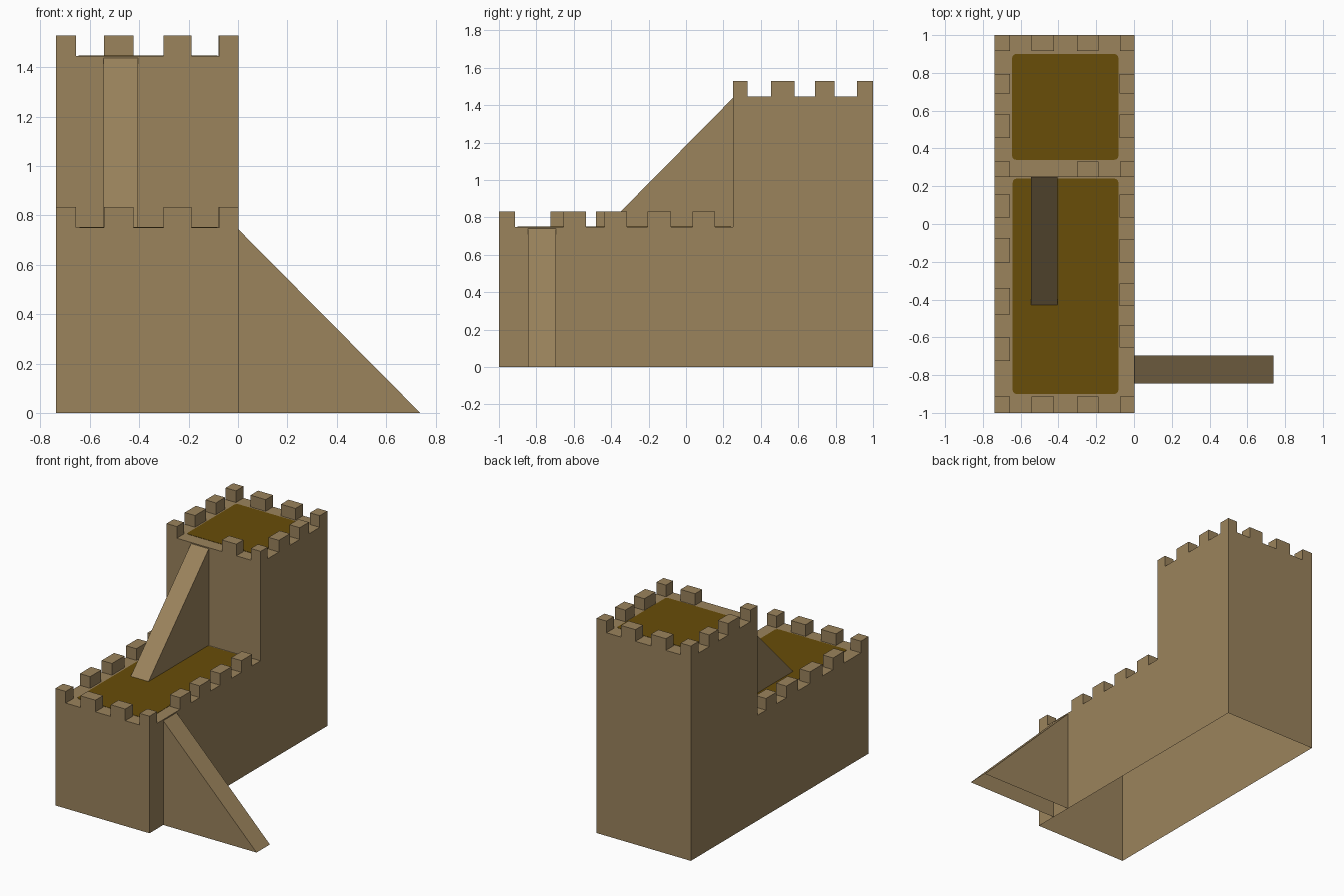
import bpy, bmesh, math

if "Cube" in bpy.data.objects:
    bpy.data.objects.remove(bpy.data.objects["Cube"])


def material(name, rgb):
    # sRGB bytes to linear diffuse colour
    lin = [((c / 255 + 0.055) / 1.055) ** 2.4 for c in rgb]
    m = bpy.data.materials.new(name)
    m.diffuse_color = (*lin, 1)
    m.use_nodes = True
    m.node_tree.nodes["Principled BSDF"].inputs["Base Color"].default_value = m.diffuse_color
    return m


stone = material("tan stone", (155, 131, 92))
earth = material("dark brown floor", (104, 77, 8))


def prism(name, profile, axis, lo, hi, mat):
    """Extrude a 2D profile along x, y or z from lo to hi, leaving the underside open."""
    place = {"x": lambda a, b, t: (t, a, b),
             "y": lambda a, b, t: (a, t, b),
             "z": lambda a, b, t: (a, b, t)}[axis]
    bm = bmesh.new()
    ends = [[bm.verts.new(place(a, b, t)) for a, b in profile] for t in (lo, hi)]
    bm.faces.new(ends[0])
    bm.faces.new(ends[1][::-1])
    n = len(profile)
    for i in range(n):
        j = (i + 1) % n
        bm.faces.new((ends[0][i], ends[1][i], ends[1][j], ends[0][j]))
    bmesh.ops.recalc_face_normals(bm, faces=bm.faces)
    bm.normal_update()
    under = [f for f in bm.faces if f.normal.z < -0.9]
    bmesh.ops.delete(bm, geom=under, context="FACES")
    mesh = bpy.data.meshes.new(name)
    bm.to_mesh(mesh)
    bm.free()
    mesh.materials.append(mat)
    ob = bpy.data.objects.new(name, mesh)
    bpy.context.collection.objects.link(ob)
    return ob


def rounded(x0, x1, y0, y1, r=0.02, steps=3):
    """Rectangle outline with rounded corners."""
    pts = []
    corners = [(x1 - r, y1 - r), (x0 + r, y1 - r), (x0 + r, y0 + r), (x1 - r, y0 + r)]
    for k, (cx, cy) in enumerate(corners):
        for s in range(steps + 1):
            a = math.pi / 2 * (k + s / steps)
            pts.append((cx + r * math.cos(a), cy + r * math.sin(a)))
    return pts


LEFT, RIGHT = -0.738, 0.003
LOW, HIGH, RISE, THICK = 0.75, 1.446, 0.083, 0.081

# Stepped castle body, hollow and open underneath
prism("castle_body", [(-1, 0), (1, 0), (1, HIGH), (0.25, HIGH), (0.25, LOW), (-1, LOW)],
      "x", LEFT, RIGHT, stone)

# Brown floors on both decks
prism("lower_floor", rounded(-0.642, -0.083, -0.90, 0.24), "z", LOW, LOW + 0.002, earth)
prism("tower_floor", rounded(-0.645, -0.083, 0.34, 0.90), "z", HIGH, HIGH + 0.002, earth)

# Ramps: ground to lower deck, lower deck to tower
prism("ground_ramp", [(RIGHT, 0), (0.738, 0), (RIGHT, 0.742)], "y", -0.845, -0.695, stone)
prism("tower_ramp", [(-0.43, LOW), (0.25, LOW), (0.25, 1.438)], "x", -0.545, -0.405, stone)


def merlon(name, x0, x1, y0, y1, z):
    prism(name, [(x0, y0), (x1, y0), (x1, y1), (x0, y1)], "z", z, z + RISE, stone)


# Merlons along x: corner, middle, middle, corner
ROW = [(LEFT, -0.657), (-0.542, -0.423), (-0.302, -0.188), (-0.074, RIGHT)]
for i, (x0, x1) in enumerate(ROW):
    merlon("lower_front_merlon", x0, x1, -1, -0.913, LOW)
    merlon("tower_back_merlon", x0, x1, 0.915, 1, HIGH)
    if i != 1:  # opening at the ramp
        merlon("tower_front_merlon", x0, x1, 0.25, 0.33, HIGH)

# Merlons along the sides
TOWER_SIDE = [(0.455, 0.58), (0.69, 0.793)]
LOWER_LEFT = [(-0.725, -0.60), (-0.48, -0.34), (-0.205, -0.075), (0.035, 0.155)]
LOWER_RIGHT = [(-0.655, -0.535), (-0.435, -0.315), (-0.205, -0.08), (0.035, 0.155)]
for side, x0, lower in (("left", LEFT, LOWER_LEFT), ("right", RIGHT - THICK, LOWER_RIGHT)):
    for y0, y1 in TOWER_SIDE:
        merlon(f"tower_{side}_merlon", x0, x0 + THICK, y0, y1, HIGH)
    for y0, y1 in lower:
        merlon(f"lower_{side}_merlon", x0, x0 + THICK, y0, y1, LOW)
